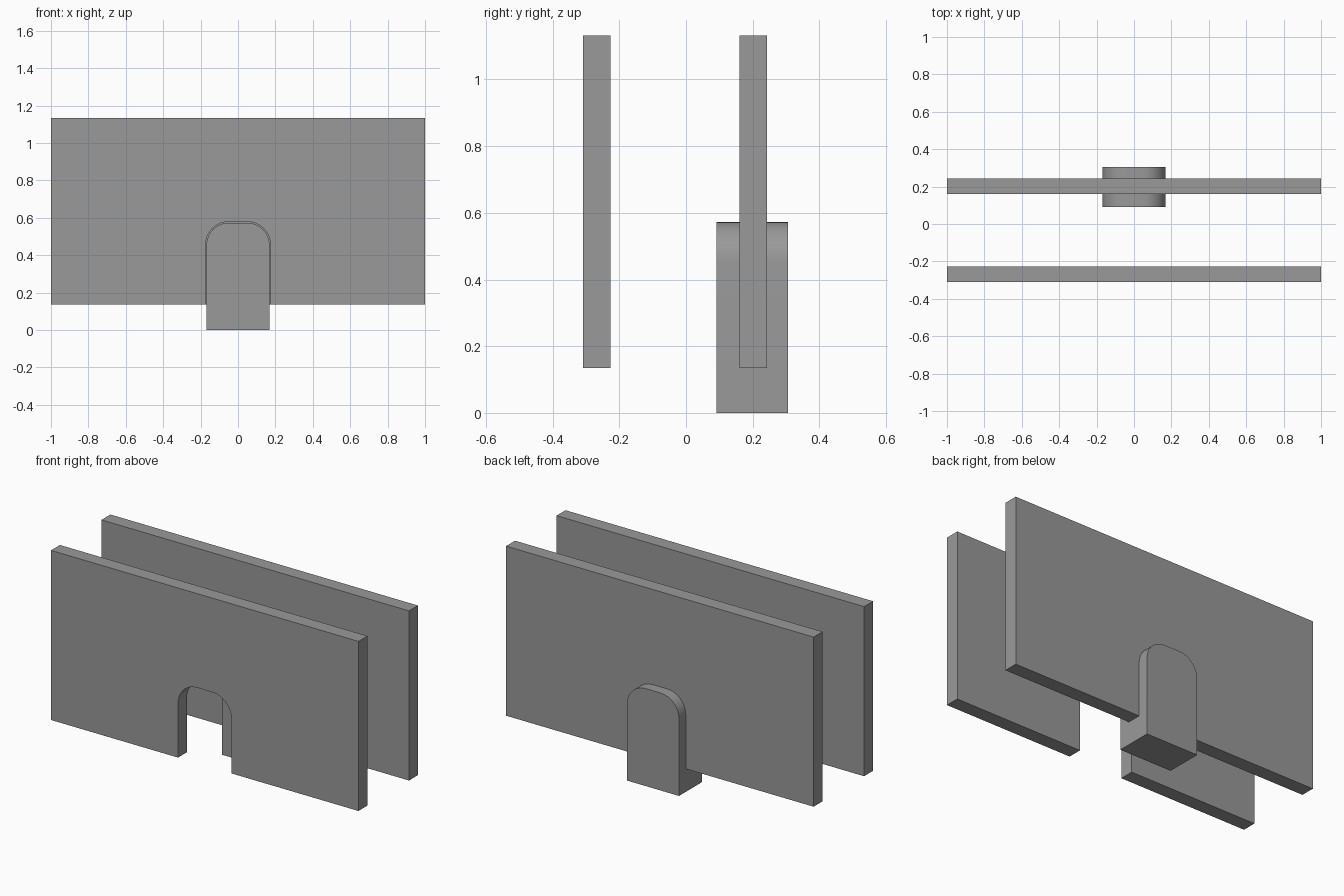
import bpy, bmesh, math

if "Cube" in bpy.data.objects:
    bpy.data.objects.remove(bpy.data.objects["Cube"])

WALL_BOTTOM, WALL_TOP = 0.135, 1.132
THICK = 0.083

grey = bpy.data.materials.new("plain grey")
grey.diffuse_color = (0.32, 0.32, 0.32, 1)
grey.use_nodes = True
grey.node_tree.nodes["Principled BSDF"].inputs["Base Color"].default_value = grey.diffuse_color


def arch(half, bottom, top, radius, steps=8):
    """Outline of a doorway with rounded upper corners, right foot to left foot."""
    right = [(half - radius + radius * math.cos(a), top - radius + radius * math.sin(a))
             for a in (math.pi / 2 * i / steps for i in range(steps + 1))]
    left = [(-x, z) for x, z in reversed(right)]
    return [(half, bottom)] + right + left + [(-half, bottom)]


def extrude_outline(name, outline, y0, y1):
    """Solid made by extruding an x-z outline from y0 to y1."""
    bm = bmesh.new()
    face = bm.faces.new([bm.verts.new((x, y0, z)) for x, z in outline])
    new = bmesh.ops.extrude_face_region(bm, geom=[face])["geom"]
    bmesh.ops.translate(bm, vec=(0, y1 - y0, 0),
                        verts=[v for v in new if isinstance(v, bmesh.types.BMVert)])
    bmesh.ops.recalc_face_normals(bm, faces=bm.faces)
    mesh = bpy.data.meshes.new(name)
    bm.to_mesh(mesh)
    bm.free()
    mesh.materials.append(grey)
    obj = bpy.data.objects.new(name, mesh)
    bpy.context.collection.objects.link(obj)
    bpy.ops.object.select_all(action='DESELECT')
    obj.select_set(True)
    bpy.context.view_layer.objects.active = obj
    bpy.ops.object.shade_smooth_by_angle(angle=math.radians(30))
    return obj


slab = [(-1, WALL_BOTTOM), (1, WALL_BOTTOM), (1, WALL_TOP), (-1, WALL_TOP)]

# Front wall: slab outline with the arched doorway notched out of its bottom edge
doorway = arch(0.174, WALL_BOTTOM, 0.579, 0.125)
front_outline = [(1, WALL_BOTTOM), (1, WALL_TOP), (-1, WALL_TOP), (-1, WALL_BOTTOM)]
extrude_outline("front_wall", front_outline + doorway[::-1], -0.309, -0.309 + THICK)

# Back wall: plain slab with the arched block passing through it
extrude_outline("back_wall", slab, 0.160, 0.160 + THICK)
extrude_outline("arched_block", arch(0.169, 0.0, 0.573, 0.12), 0.092, 0.306)
